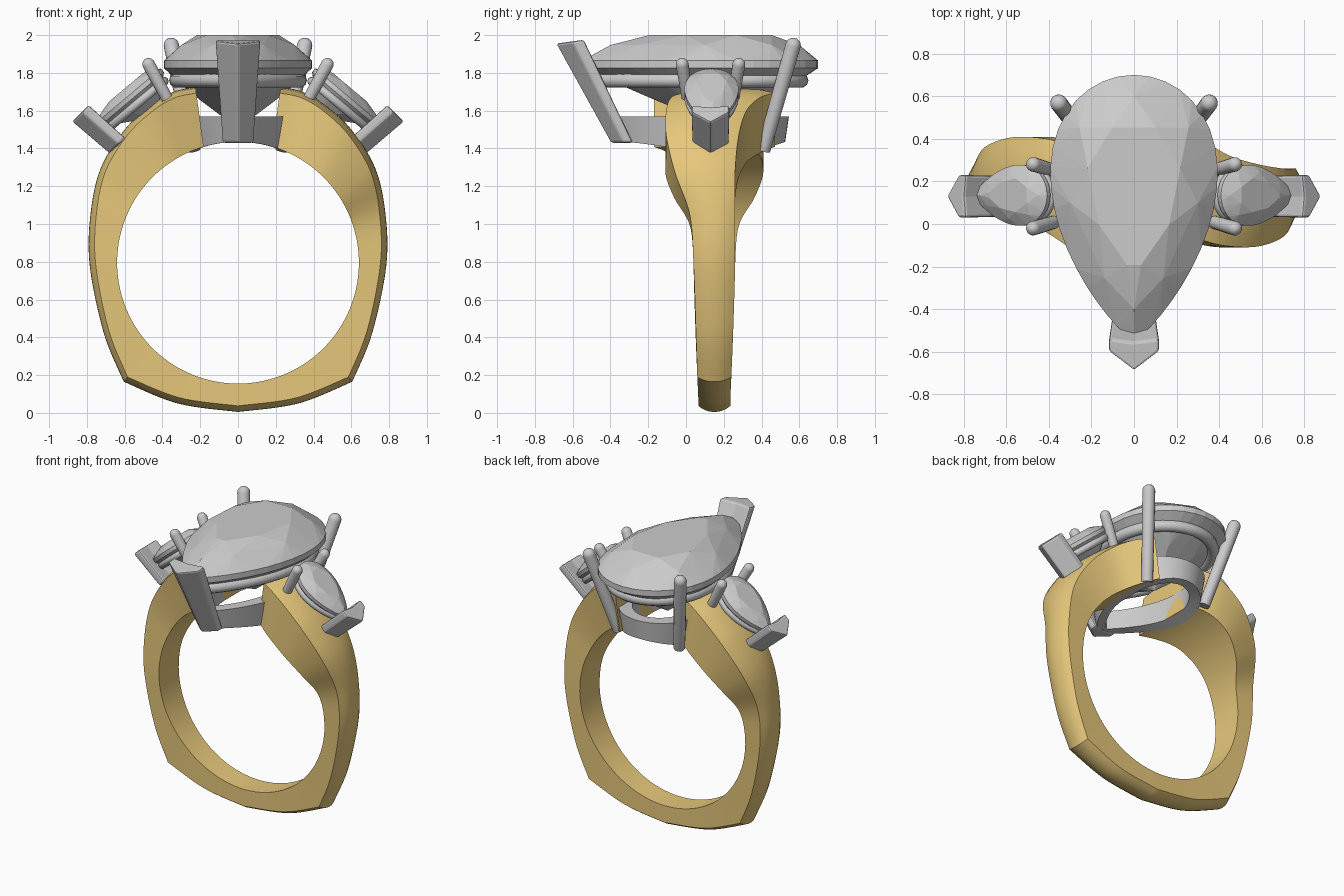
import bpy, bmesh
from math import sin, cos, pi, radians, sqrt
from mathutils import Vector, Matrix

if "Cube" in bpy.data.objects:
    bpy.data.objects.remove(bpy.data.objects["Cube"])

YC, ZC, R = 0.15, 0.795, 0.64          # band centre and finger radius

gold = bpy.data.materials.new("gold")
gold.diffuse_color = (0.80, 0.58, 0.20, 1)
gold.use_nodes = True
gold.node_tree.nodes["Principled BSDF"].inputs["Base Color"].default_value = gold.diffuse_color


def finish(name, bm, smooth=None, matrix=None):
    bmesh.ops.recalc_face_normals(bm, faces=bm.faces)
    me = bpy.data.meshes.new(name)
    bm.to_mesh(me)
    bm.free()
    ob = bpy.data.objects.new(name, me)
    bpy.context.collection.objects.link(ob)
    if matrix:
        ob.matrix_world = matrix
    if smooth:
        bpy.ops.object.select_all(action='DESELECT')
        ob.select_set(True)
        bpy.context.view_layer.objects.active = ob
        bpy.ops.object.shade_smooth_by_angle(angle=radians(smooth))
    return ob


def loft(name, sections, closed=False, smooth=None, bevel=0):
    """Skin a list of equal-length point loops."""
    bm = bmesh.new()
    rows = [[bm.verts.new(p) for p in s] for s in sections]
    n = len(rows[0])
    pairs = list(zip(rows, rows[1:])) + ([(rows[-1], rows[0])] if closed else [])
    for a, b in pairs:
        for i in range(n):
            j = (i + 1) % n
            bm.faces.new((a[i], a[j], b[j], b[i]))
    if not closed:
        bm.faces.new(rows[0])
        bm.faces.new(rows[-1])
    ob = finish(name, bm, smooth)
    if bevel:
        m = ob.modifiers.new("soft_edges", 'BEVEL')
        m.width, m.segments = bevel, 2
    return ob


def catmull(pts, steps):
    out = []
    for i in range(len(pts) - 1):
        p = [pts[max(0, min(len(pts) - 1, i + k))] for k in (-1, 0, 1, 2)]
        for s in range(steps):
            t = s / steps
            out.append([0.5 * (2 * b + (c - a) * t + (2 * a - 5 * b + 4 * c - d) * t * t
                               + (3 * b - a - 3 * c + d) * t ** 3) for a, b, c, d in zip(*p)])
    return out + [list(pts[-1])]


# ---- band: right-hand stations (finger angle, outer x, outer z, y min, y max)
base = [(-90, 0.0, 0.005, .065, .235), (-66, 0.32, 0.05, .065, .235), (-45, 0.605, 0.165, .06, .24)]
side = [(-45, 0.605, 0.165, .06, .24), (-25, 0.71, 0.42, .052, .25), (0, 0.785, 0.78, .04, .26),
        (18, 0.78, 1.06, .02, .26), (32, 0.725, 1.30, -.06, .26), (45, 0.60, 1.50, -.105, .28),
        (56, 0.46, 1.63, -.105, .32), (65, 0.34, 1.70, -.08, .39), (73.5, 0.225, 1.725, -.03, .47)]


def band_section(st):
    a, x, z, y0, y1 = st
    a = radians(a)
    inner = Vector((R * cos(a), 0, ZC + R * sin(a)))
    outer = Vector((x, 0, z))
    d = (outer - inner).normalized()
    pts = [inner + Vector((0, y0, 0))]
    for k in range(9):
        v = k / 4 - 1
        pts.append(outer - d * 0.032 * abs(v) ** 2.2
                   + Vector((0, (y0 + y1) / 2 + v * (y1 - y0) / 2, 0)))
    pts.append(inner + Vector((0, y1, 0)))
    return pts


right = [band_section(s) for s in catmull(base, 8) + catmull(side, 8)[1:]]
# the other half is the same arm turned half way round the vertical axis
left = [[Vector((-p.x, 2 * YC - p.y, p.z)) for p in reversed(s)] for s in right[1:]]
left = [s[::1] for s in reversed(left)]
band = loft("band", left + right, smooth=28)
band.data.materials.append(gold)


# ---- pear outline, point towards -y
def pear(n, tip, back, w, phase=0.0):
    out = []
    for i in range(n):
        t = 2 * pi * (i + phase) / n
        x = w / 0.815 * sin(t) * abs(sin(t / 2)) ** 0.7
        out.append((x, (tip + back) / 2 - (back - tip) / 2 * cos(t)))
    return out


def stone(name, tip, back, w, crown, girdle, depth, matrix):
    """Faceted pear stone as the hull of its facet corners."""
    bm = bmesh.new()
    cy = tip * 0.35 + back * 0.65 - (back - tip) * 0.05

    def ring(n, s, z, ph=0.0):
        for x, y in pear(n, tip, back, w, ph):
            bm.verts.new((x * s, cy + (y - cy) * s, z))
    ring(8, 0.56, crown, 0.5)
    ring(8, 0.80, crown * 0.66)
    ring(40, 1.0, girdle / 2)
    ring(40, 1.0, -girdle / 2)
    ring(8, 0.58, -depth * 0.50, 0.5)
    bm.verts.new((0, cy, -depth))
    hull = bmesh.ops.convex_hull(bm, input=bm.verts[:])
    junk = list({g for g in hull["geom_interior"] if isinstance(g, bmesh.types.BMVert)})
    bmesh.ops.delete(bm, geom=junk, context='VERTS')
    bmesh.ops.dissolve_limit(bm, angle_limit=radians(1), verts=bm.verts, edges=bm.edges)
    return finish(name, bm, matrix=matrix)


def wire(name, tip, back, w, r, matrix):
    """Round wire gallery that follows the pear outline."""
    cu = bpy.data.curves.new(name, 'CURVE')
    cu.dimensions = '3D'
    cu.bevel_depth, cu.bevel_resolution = r, 3
    sp = cu.splines.new('POLY')
    pts = pear(56, tip, back, w)
    sp.points.add(len(pts) - 1)
    for p, (x, y) in zip(sp.points, pts):
        p.co = (x, y, 0, 1)
    sp.use_cyclic_u = True
    sp.use_smooth = True
    ob = bpy.data.objects.new(name, cu)
    bpy.context.collection.objects.link(ob)
    ob.matrix_world = matrix


def prong(name, bottom, top, r):
    """Round claw with a domed tip."""
    a, b = Vector(bottom), Vector(top)
    d = b - a
    prof = [(r * .9, 0)] + [(r * cos(k * pi / 10), d.length + r * sin(k * pi / 10)) for k in range(5)]
    prof.append((r * 0.05, d.length + r))
    q = d.to_track_quat('Z', 'Y')
    rings = [[a + q @ Vector((q_r * cos(i * pi / 8), q_r * sin(i * pi / 8), h)) for i in range(16)]
             for q_r, h in prof]
    loft(name, rings, smooth=40)


def v_prong(name, ends, across):
    """V-shaped claw; ends are (outer corner, inward vector, half width)."""
    secs = []
    for tip, inward, w in ends:
        t, d, s = Vector(tip), Vector(inward), Vector(across) * w
        secs.append([t, t + d * .6 + s, t + d + s, t + d * .9, t + d - s, t + d * .6 - s])
    loft(name, secs, bevel=0.012)


# ---- centre setting
stone("centre_stone", -0.55, 0.70, 0.39, 0.155, 0.04, 0.34, Matrix.Translation((0, 0, 1.845)))
wire("centre_gallery", -0.46, 0.61, 0.325, 0.038, Matrix.Translation((0, 0, 1.76)))

seat = []
for (x0, y0), (x1, y1), (x2, y2), (x3, y3) in zip(
        pear(64, -.38, .545, .29), pear(64, -.35, .525, .26),
        pear(64, -.27, .455, .19), pear(64, -.28, .465, .20)):
    seat.append([(x0, y0, 1.57), (x1, y1, ZC + sqrt(R * R - x1 * x1)),
                 (x2, y2, ZC + sqrt(R * R - x2 * x2)), (x3, y3, 1.57)])
loft("lower_seat", seat, closed=True, smooth=35)

v_prong("centre_point_prong", [((0, -.40, 1.43), (0, .12, 0), .08),
                               ((0, -.69, 1.955), (0, .15, .02), .118)], (1, 0, 0))

for s, label in ((1, "right"), (-1, "left")):
    prong(label + "_back_prong", (s * .235, .41, 1.39), (s * .353, .567, 1.945), .041)

    # ---- shoulder setting, tilted outwards
    n = Vector((s * .643, 0, .766))
    yax = Vector((-s * .766, 0, .643))
    xax = yax.cross(n)

    def frame(c):
        m = Matrix((xax, yax, n)).transposed().to_4x4()
        m.translation = Vector(c)
        return m
    c = Vector((s * .565, .135, 1.675))
    stone(label + "_shoulder_stone", -.235, .215, .142, .055, .025, .17, frame(c))
    wire(label + "_shoulder_gallery", -.19, .185, .118, .024, frame(c - n * .05))
    for dy, end in ((-.15, "front"), (.15, "rear")):
        prong(f"{label}_shoulder_{end}_prong", (s * .37, .13 + dy * .8, 1.655),
              (s * .473, .13 + dy, 1.845), .034)
    v_prong(label + "_shoulder_point_prong",
            [((s * .68, .13, 1.37), (-s * .085, 0, .085), .095),
             ((s * .88, .13, 1.54), (-s * .09, 0, .09), .10)], (0, 1, 0))
